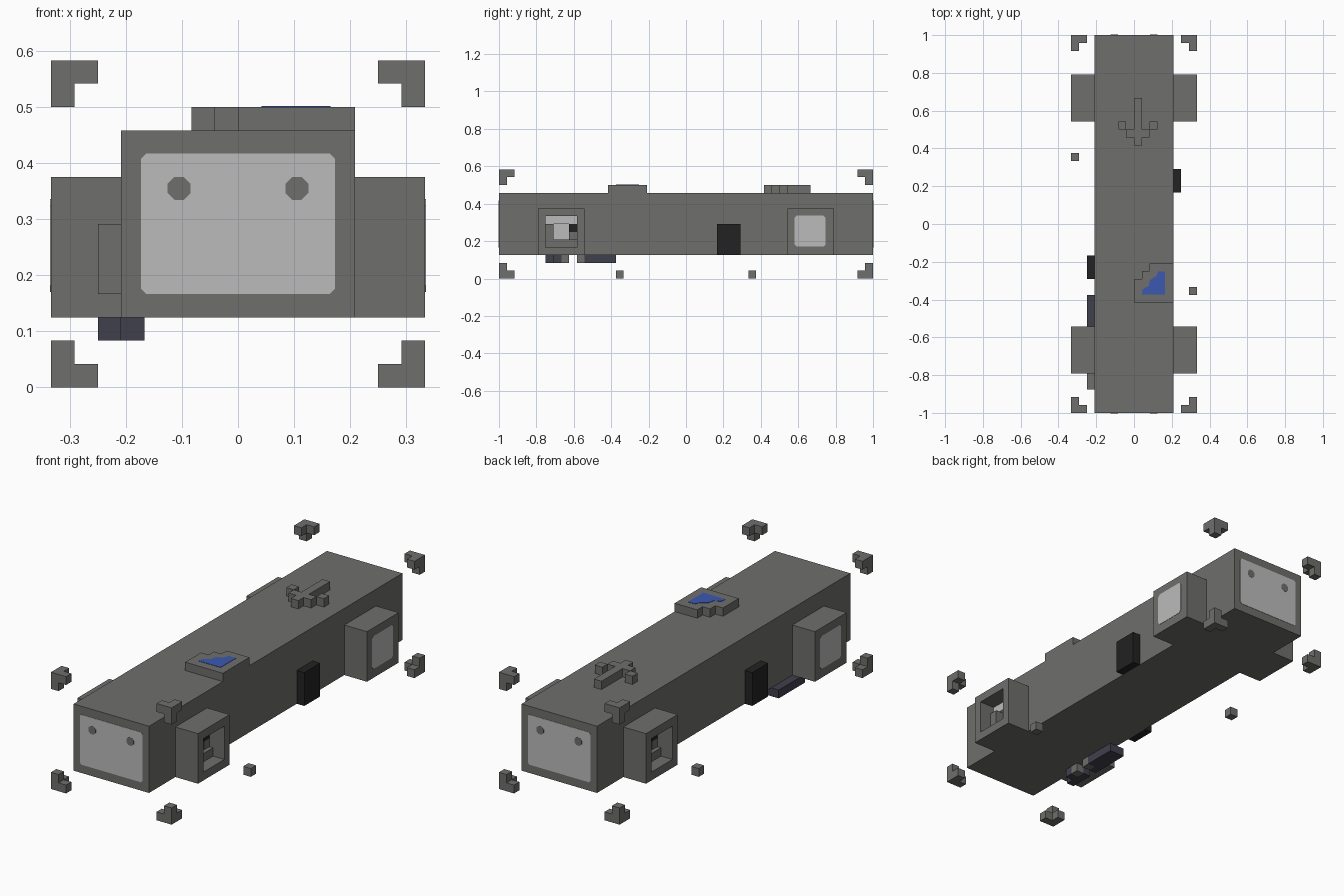
import bpy
import bmesh
import math
from mathutils import Vector

U = 2 / 48      # one block
SKIN = 0.0015   # thickness of painted plates

old = bpy.data.objects.get("Cube")
if old:
    bpy.data.objects.remove(old, do_unlink=True)


def material(name, r, g, b):
    m = bpy.data.materials.new(name)
    m.use_nodes = True
    m.diffuse_color = (r, g, b, 1)
    m.node_tree.nodes["Principled BSDF"].inputs["Base Color"].default_value = (r, g, b, 1)
    return m


GREY = material("hull grey", 0.156, 0.156, 0.150)
LIGHT = material("pale panel grey", 0.50, 0.50, 0.50)
BLACK = material("vent black", 0.016, 0.016, 0.016)
NAVY = material("dark navy", 0.051, 0.050, 0.075)
BLUE = material("marker blue", 0.045, 0.098, 0.434)


def finish(name, bm, mat):
    bmesh.ops.recalc_face_normals(bm, faces=bm.faces)
    mesh = bpy.data.meshes.new(name)
    bm.to_mesh(mesh)
    bm.free()
    mesh.materials.append(mat)
    obj = bpy.data.objects.new(name, mesh)
    bpy.context.collection.objects.link(obj)
    return obj


def blocks(name, mat, ranges, turn=1):
    """Boxes given as (x0, x1, y0, y1, z0, z1) in blocks; turn=-1 spins half a turn about z."""
    bm = bmesh.new()
    for x0, x1, y0, y1, z0, z1 in ranges:
        new = bmesh.ops.create_cube(bm, size=1)["verts"]
        for v in new:
            v.co = Vector(((x0 + x1) / 2 + v.co.x * (x1 - x0),
                           (y0 + y1) / 2 + v.co.y * (y1 - y0),
                           (z0 + z1) / 2 + v.co.z * (z1 - z0))) * U
            v.co.x *= turn
            v.co.y *= turn
    return finish(name, bm, mat)


def plate(name, mat, outline, place, push):
    """Thin painted plate: place maps a 2D point to space, push is the outward direction."""
    bm = bmesh.new()
    face = bm.faces.new([bm.verts.new(place(a, b)) for a, b in outline])
    ext = bmesh.ops.extrude_face_region(bm, geom=[face], use_keep_orig=True)["geom"]
    for v in ext:
        if isinstance(v, bmesh.types.BMVert):
            v.co += Vector(push)
    return finish(name, bm, mat)


def clipped(a0, a1, b0, b1, c):
    return [(a0 + c, b0), (a1 - c, b0), (a1, b0 + c), (a1, b1 - c),
            (a1 - c, b1), (a0 + c, b1), (a0, b1 - c), (a0, b0 + c)]


# Main hull
blocks("hull", GREY, [(-5, 5, -24, 24, 3, 11)])

# Parts repeated by a half turn about the vertical axis
for turn, end, side in ((1, "front", "left"), (-1, "back", "right")):
    def on_end(a, b):
        return (a * turn, -turn, b)

    def on_eye(a, b):
        return (a * turn, -turn * (1 + SKIN), b)

    def on_pod(a, b):
        return (8 * U * turn, a * turn, b)

    # Pale end panel with two round eyes
    plate(end + "_panel", LIGHT, clipped(-0.173, 0.173, 0.167, 0.417, 0.009),
          on_end, (0, -turn * SKIN, 0))
    for s in (-1, 1):
        ring = [(s * 0.105 + 0.022 * math.cos(math.pi * (k + 0.5) / 4),
                 0.355 + 0.022 * math.sin(math.pi * (k + 0.5) / 4)) for k in range(8)]
        plate(end + "_eye", GREY, ring, on_eye, (0, -turn * SKIN / 2, 0))

    # Closed pod with a pale panel
    blocks(side + "_closed_pod", GREY, [(5, 8, 13, 19, 3, 9)], turn)
    plate(side + "_pod_panel", LIGHT, clipped(0.58, 0.747, 0.17, 0.336, 0.012),
          on_pod, (turn * SKIN, 0, 0))

    # Open pod: frame around a recess with stepped contents
    blocks(side + "_open_pod", GREY, [
        (5, 8, -19, -18, 3, 9), (5, 8, -14, -13, 3, 9),
        (5, 8, -18, -14, 3, 4), (5, 8, -18, -14, 8, 9),
        (5, 6.5, -18, -17, 4, 7), (5, 6.5, -17, -14, 4, 5),
        (5, 6, -15, -14, 5, 6)], turn)
    blocks(side + "_pod_lamp", LIGHT, [(5, 6, -18, -14, 7, 8), (5, 5.5, -17, -15, 5, 7)], turn)
    blocks(side + "_pod_socket", BLACK, [(5, 6, -15, -14, 6, 7)], turn)

    # Side vent and floating cube
    blocks(side + "_vent", BLACK, [(5, 6, 4, 7, 3, 7)], turn)
    blocks(side + "_floating_cube", GREY, [(7, 8, -9, -8, 0, 1)], turn)

# Eight floating corner brackets, each with three short arms
for sx in (-1, 1):
    for sy in (-1, 1):
        for top in (0, 1):
            x, y, z = 7.5 * sx, 23.5 * sy, 13.5 if top else 0.5
            dz = -1 if top else 1
            cells = [(x, y, z), (x - sx, y, z), (x, y - sy, z), (x, y, z + dz)]
            blocks("corner_bracket", GREY,
                   [(a - .5, a + .5, b - .5, b + .5, c - .5, c + .5) for a, b, c in cells])

# Stepped roof plinth with a blue marker
blocks("roof_plinth", GREY, [(0, 5, -10, -7, 11, 12), (1, 5, -7, -6, 11, 12), (2, 5, -6, -5, 11, 12)])
marker = [(0.042, -0.373), (0.165, -0.373), (0.165, -0.252), (0.128, -0.252), (0.118, -0.275),
          (0.085, -0.297), (0.078, -0.328), (0.045, -0.345)]
plate("roof_marker", BLUE, marker, lambda a, b: (a, b, 12 * U), (0, 0, SKIN))

# Roof arrow
blocks("roof_arrow", GREY, [(0, 1, 10, 16, 11, 12), (-1, 0, 11, 12, 11, 12), (1, 2, 11, 12, 11, 12),
                            (-2, -1, 12, 13, 11, 12), (2, 3, 12, 13, 11, 12)])

# Small side block and the rail under the right edge
blocks("side_block", GREY, [(-6, -5, -21, -19, 4, 7)])
blocks("under_rail", NAVY, [(-6, -4, -13, -9, 2, 3), (-6, -5, -14, -13, 2, 3)])
blocks("under_latch", NAVY, [(-6, -5, -18, -15, 2, 3), (-5, -4, -17, -16, 2, 3)])
blocks("rail_tips", GREY, [(-5, -4, -14, -13, 2, 3), (-5, -4, -16, -15, 2, 3)])
